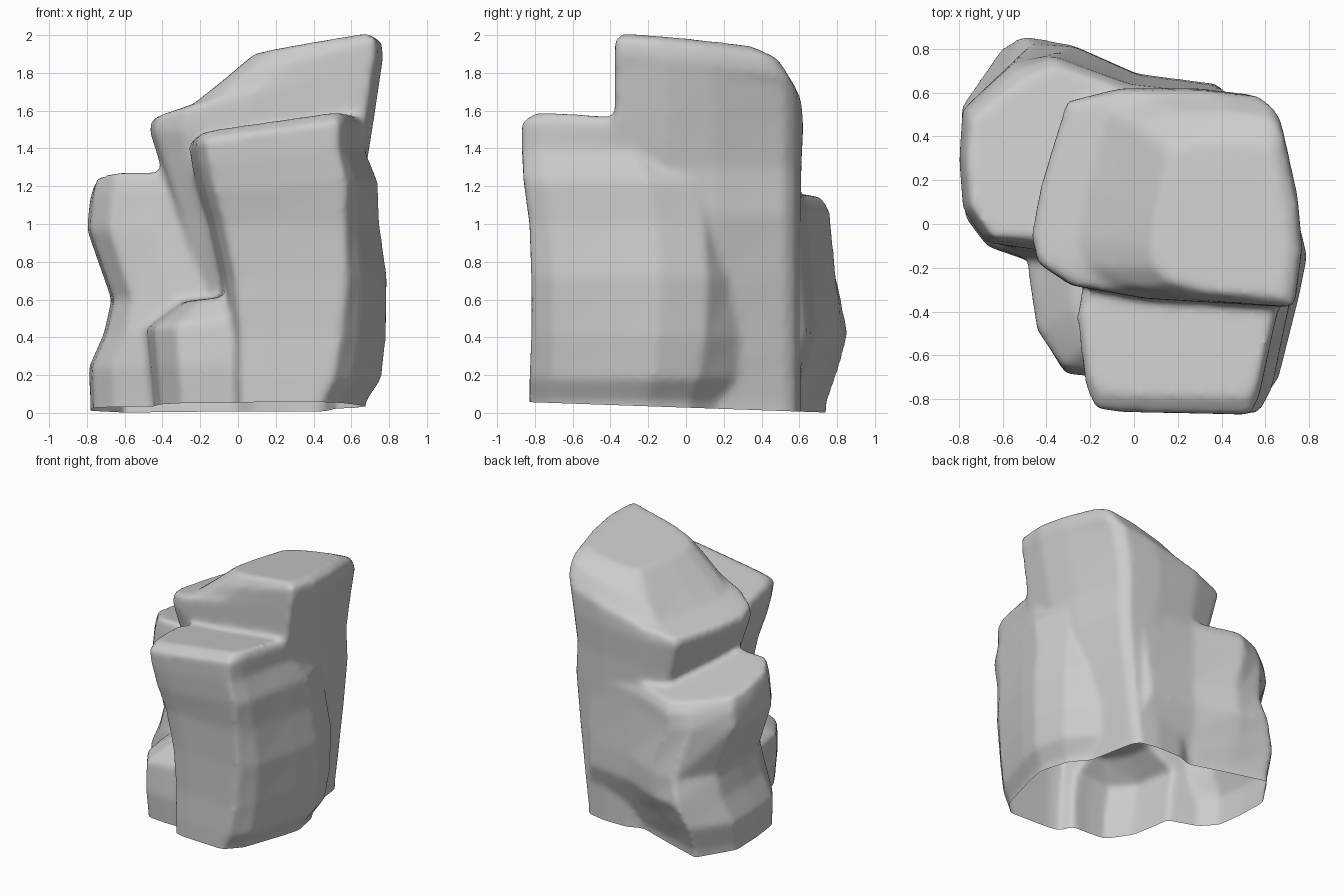
import bpy, bmesh

cube = bpy.data.objects.get("Cube")
if cube:
    bpy.data.objects.remove(cube, do_unlink=True)

stone = bpy.data.materials.new("grey stone")
stone.use_nodes = True
stone.diffuse_color = (0.6, 0.6, 0.6, 1)
stone.node_tree.nodes["Principled BSDF"].inputs["Base Color"].default_value = stone.diffuse_color

bm = bmesh.new()


def loft_mass(foot_plan, top_plan, levels):
    """Blend two outlines (-1..1) up through levels: (z, x0, x1, y0, y1, tilt_x, tilt_y)."""
    rings = []
    for z, x0, x1, y0, y1, tx, ty in levels:
        t = max(z, 0) / levels[-1][0]
        ring = []
        for (ua, va), (ub, vb) in zip(foot_plan, top_plan):
            u, v = ua + (ub - ua) * t, va + (vb - va) * t
            ring.append(bm.verts.new(((x0 + x1) / 2 + u * (x1 - x0) / 2,
                                      (y0 + y1) / 2 + v * (y1 - y0) / 2,
                                      z + tx * u + ty * v)))
        rings.append(ring)
    n = len(foot_plan)
    for low, high in zip(rings, rings[1:]):
        for i in range(n):
            j = (i + 1) % n
            bm.faces.new((low[i], low[j], high[j], high[i]))
    bm.faces.new(rings[0][::-1])
    bm.faces.new(rings[-1])


# Tall main column with a leaning crown
column = [(-1, -.35), (-.95, -.6), (-.7, -.8), (-.15, -.92), (.93, -1), (1, -.45), (.96, .05),
          (.8, .82), (.7, .94), (.27, 1), (-.32, 1), (-.73, .88), (-.93, .1)]
loft_mass(column, column,
          [(-.2, -.14, .52, -.3, .61, 0, 0),
           (.06, -.14, .53, -.3, .61, 0, 0),
           (.3, -.18, .57, -.3, .61, 0, 0),
           (.7, -.24, .63, -.32, .61, 0, 0),
           (1.05, -.33, .68, -.34, .61, 0, 0),
           (1.3, -.41, .68, -.36, .61, 0, 0),
           (1.52, -.47, .72, -.38, .62, .03, 0),
           (1.67, -.46, .76, -.38, .61, .13, -.04),
           (1.73, -.26, .77, -.38, .58, .13, -.05),
           (1.84, -.1, .76, -.38, .51, .11, -.04),
           (1.935, .08, .7, -.34, .37, .05, -.03)])

# Broad slab standing in front of the column, its near corner more chamfered low down
loft_mass([(-1.1, .2), (-1.05, -.3), (-1, -.7), (-.9, -.93), (-.65, -.97), (.3, -1),
           (.6, -.77), (.9, -.1), (1, .2), (.85, .65), (.45, 1), (-.6, 1)],
          [(-1.1, .2), (-1.05, -.3), (-1, -.7), (-.9, -.93), (-.65, -.97), (.72, -1),
           (.8, -.8), (.92, -.15), (1, .25), (.85, .75), (.4, 1), (-.6, 1)],
          [(-.2, -.02, .66, -.83, .15, 0, 0),
           (.06, -.02, .68, -.83, .2, 0, 0),
           (.18, -.03, .76, -.83, .25, 0, 0),
           (.4, -.03, .785, -.82, .28, 0, 0),
           (.72, -.06, .79, -.82, .28, 0, 0),
           (1, -.12, .75, -.83, .25, 0, 0),
           (1.2, -.17, .74, -.86, .2, .03, 0),
           (1.35, -.2, .67, -.87, .05, .05, -.01),
           (1.47, -.22, .66, -.87, -.1, .06, -.03),
           (1.52, -.2, .64, -.79, -.15, .06, -.03)])

# Lower boulder at the rear, waisted above a flared foot
loft_mass([(-.7, 1), (-1, .43), (-1, -.1), (-.97, -.55), (-.8, -.8), (-.38, -1), (.6, -1),
           (1, .5), (.3, .59), (-.2, .8)],
          [(-.55, .85), (-.97, .4), (-1, -.1), (-.97, -.6), (-.8, -.95), (-.38, -1), (.6, -1),
           (1, .6), (.3, .7), (-.3, 1)],
          [(-.2, -.78, .4, -.18, .74, 0, 0),
           (.05, -.78, .4, -.18, .75, 0, 0),
           (.24, -.79, .4, -.19, .83, 0, 0),
           (.42, -.71, .4, -.2, .89, 0, 0),
           (.6, -.67, .4, -.17, .86, 0, 0),
           (.97, -.8, .4, -.12, .79, 0, 0),
           (1.12, -.785, .4, -.1, .77, 0, -.05),
           (1.21, -.76, .4, -.08, .72, 0, -.07)])

# Small ledge tucked between slab and boulder
ledge = [(-1, .6), (-.97, .1), (-.85, -.5), (-.45, -.96), (.1, -1), (1, -1), (1, 1), (-.8, 1)]
loft_mass(ledge, ledge,
          [(-.2, -.44, .1, -.69, .1, 0, 0),
           (.05, -.45, .1, -.69, .1, 0, 0),
           (.25, -.47, .1, -.7, .1, 0, 0),
           (.48, -.49, .1, -.67, .1, .03, 0),
           (.61, -.3, .1, -.56, .1, .02, 0)])

bmesh.ops.recalc_face_normals(bm, faces=bm.faces)
mesh = bpy.data.meshes.new("rock")
bm.to_mesh(mesh)
bm.free()
rock = bpy.data.objects.new("rock", mesh)
bpy.context.collection.objects.link(rock)
bpy.context.view_layer.objects.active = rock
rock.select_set(True)

# Fuse the masses into one weathered skin
fuse = rock.modifiers.new("fuse", "REMESH")
fuse.mode = "VOXEL"
fuse.voxel_size = 0.02
wear = rock.modifiers.new("wear", "SMOOTH")
wear.factor = 0.5
wear.iterations = 10
for modifier in ("fuse", "wear"):
    bpy.ops.object.modifier_apply(modifier=modifier)

# Cut the open underside along a slightly sloping rim
bm = bmesh.new()
bm.from_mesh(mesh)
bmesh.ops.bisect_plane(bm, geom=bm.verts[:] + bm.edges[:] + bm.faces[:],
                       plane_co=(0, .8, 0), plane_no=(0, .035, 1), clear_inner=True)
bm.to_mesh(mesh)
bm.free()

mesh.materials.clear()
mesh.materials.append(stone)
bpy.ops.object.shade_smooth_by_angle(angle=1.1)
